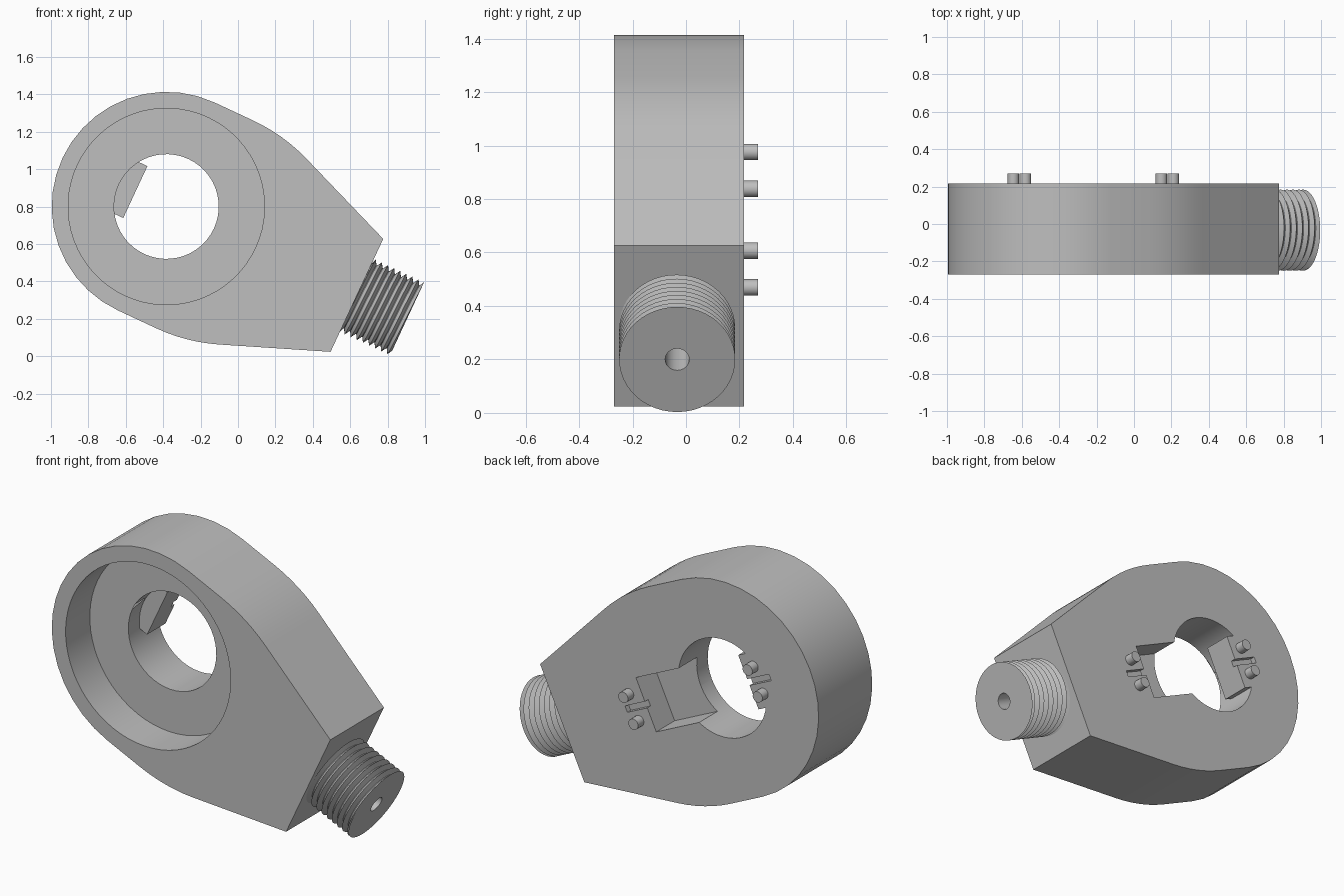
import bpy, bmesh, math
from mathutils import Matrix, Vector

if "Cube" in bpy.data.objects:
    bpy.data.objects.remove(bpy.data.objects["Cube"])

# Local frame: x runs from the ring centre to the threaded stub, y is depth
PLACE = Matrix.Translation((-0.383, 0, 0.80)) @ Matrix.Rotation(math.radians(25), 4, 'Y')
FRONT, BACK, LEDGE = -0.27, 0.217, 0.05
R, END, HALF = 0.613, 1.124, 0.333
STUB_Y, TIP = -0.033, 1.42

grey = bpy.data.materials.new("grey")
grey.diffuse_color = (0.52, 0.52, 0.52, 1)
grey.use_nodes = True
grey.node_tree.nodes["Principled BSDF"].inputs["Base Color"].default_value = grey.diffuse_color


def make(name, bm):
    bmesh.ops.recalc_face_normals(bm, faces=bm.faces)
    me = bpy.data.meshes.new(name)
    bm.to_mesh(me)
    bm.free()
    me.materials.append(grey)
    ob = bpy.data.objects.new(name, me)
    bpy.context.collection.objects.link(ob)
    ob.matrix_world = PLACE
    return ob


def prism(name, outline, y0, y1):
    bm = bmesh.new()
    face = bm.faces.new([bm.verts.new((x, y0, z)) for x, z in outline])
    new = bmesh.ops.extrude_face_region(bm, geom=[face])["geom"]
    bmesh.ops.translate(bm, vec=(0, y1 - y0, 0),
                        verts=[v for v in new if isinstance(v, bmesh.types.BMVert)])
    return make(name, bm)


def circle(x, z, r, n=48):
    return [(x + r * math.cos(2 * math.pi * i / n), z + r * math.sin(2 * math.pi * i / n))
            for i in range(n)]


def box(name, x0, x1, h, y0, y1):
    return prism(name, [(x0, -h), (x1, -h), (x1, h), (x0, h)], y0, y1)


def rod(name, x0, x1, r, n=48):
    bm = bmesh.new()
    m = Matrix.Translation(((x0 + x1) / 2, STUB_Y, 0)) @ Matrix.Rotation(math.pi / 2, 4, 'Y')
    bmesh.ops.create_cone(bm, cap_ends=True, segments=n, radius1=r, radius2=r,
                          depth=x1 - x0, matrix=m)
    return make(name, bm)


def combine(ob, tool, op):
    mod = ob.modifiers.new("cut", 'BOOLEAN')
    mod.object, mod.operation, mod.solver = tool, op, 'EXACT'
    bpy.context.view_layer.objects.active = ob
    bpy.ops.object.modifier_apply(modifier=mod.name)
    bpy.data.objects.remove(tool)


# Body outline: half circle, straight shoulder, fillet, taper to the end face
slope = math.atan(0.389)
fillet, corner = 0.95, 0.404
start = corner - fillet * math.tan(slope / 2)
upper = [(END, HALF)]
for i in range(6, -1, -1):
    a = slope * i / 6
    upper.append((start + fillet * math.sin(a), R - fillet * (1 - math.cos(a))))
arc = [(R * math.cos(math.pi / 2 + math.pi * i / 20), R * math.sin(math.pi / 2 + math.pi * i / 20))
       for i in range(21)]
lower = [(x, -z) for x, z in reversed(upper)]
body = prism("ring_body", upper + arc + lower, FRONT, BACK)

# Front recess, through bore and back pocket
combine(body, prism("recess_cut", circle(0, 0, 0.525, 64), FRONT - 0.1, -0.05), 'DIFFERENCE')
combine(body, prism("bore_cut", circle(0, 0, 0.28), -0.2, BACK + 0.1), 'DIFFERENCE')
combine(body, box("pocket_cut", 0.1, 0.535, 0.153, LEDGE, BACK + 0.1), 'DIFFERENCE')

# Block standing into the bore opposite the pocket
combine(body, box("bore_block", -0.34, -0.183, 0.153, LEDGE, BACK), 'UNION')

# Small slots between the pegs
for x0, x1 in ((-0.335, -0.15), (0.5, 0.675)):
    combine(body, box("slot_cut", x0, x1, 0.018, BACK - 0.03, BACK + 0.1), 'DIFFERENCE')

# Pegs on the back, a pair beside the block and a pair beside the pocket
pegs = [prism("peg", circle(x, z, 0.031, 20), BACK - 0.03, 0.27)
        for x in (-0.253, 0.62) for z in (-0.076, 0.076)]

# Threaded stub: drilled core with a helical ridge clipped at both ends
core = rod("stub_core", END - 0.01, TIP, 0.19)
combine(core, rod("drill_cut", TIP - 0.25, TIP + 0.1, 0.045, 24), 'DIFFERENCE')
bm = bmesh.new()
pitch, n, turns = 0.036, 48, 10
rows = []
for i in range(n * turns + 1):
    a = 2 * math.pi * i / n
    x = END - 1.2 * pitch + pitch * i / n
    row = []
    for dx, r in ((0, 0.187), (pitch / 2, 0.217), (pitch, 0.187)):
        row.append(bm.verts.new((min(max(x + dx, END), TIP),
                                 STUB_Y + r * math.sin(a), r * math.cos(a))))
    rows.append(row)
for p, q in zip(rows, rows[1:]):
    for j in range(2):
        bm.faces.new((p[j], p[j + 1], q[j + 1], q[j]))
flat = [f for f in bm.faces if f.calc_area() < 1e-8]
bmesh.ops.delete(bm, geom=flat, context='FACES')
thread = make("stub_thread", bm)

# Smooth round walls while keeping the edges sharp
bpy.ops.object.select_all(action='DESELECT')
for ob in [body, core, thread] + pegs:
    ob.select_set(True)
bpy.context.view_layer.objects.active = body
bpy.ops.object.shade_smooth_by_angle(angle=math.radians(25))
